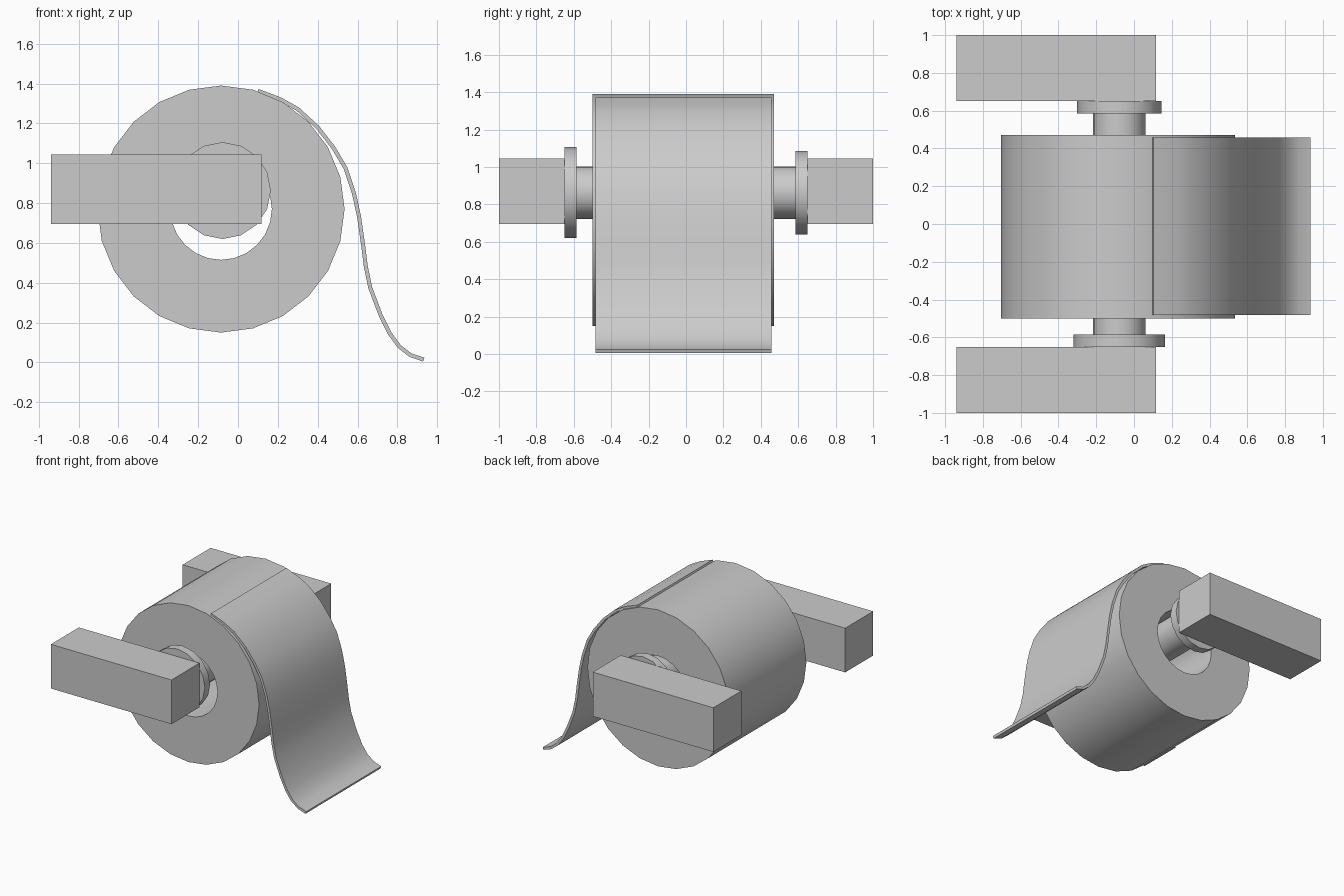
import bpy, bmesh
from math import sin, cos, tau, radians

if "Cube" in bpy.data.objects:
    bpy.data.objects.remove(bpy.data.objects["Cube"])


def finish(name, bm, smooth=True):
    bmesh.ops.recalc_face_normals(bm, faces=bm.faces)
    me = bpy.data.meshes.new(name)
    bm.to_mesh(me)
    bm.free()
    ob = bpy.data.objects.new(name, me)
    bpy.context.collection.objects.link(ob)
    if smooth:
        bpy.ops.object.select_all(action='DESELECT')
        bpy.context.view_layer.objects.active = ob
        ob.select_set(True)
        bpy.ops.object.shade_smooth_by_angle(angle=radians(35))
    return ob


def lathe(name, profile, cx, cz, sides, closed=False):
    """Revolve (radius, y) points round a y-parallel axis through (cx, cz)."""
    bm = bmesh.new()
    rings = [[bm.verts.new((cx + r * sin(tau * i / sides), y, cz + r * cos(tau * i / sides)))
              for i in range(sides)] for r, y in profile]
    pairs = list(zip(rings, rings[1:]))
    if closed:
        pairs.append((rings[-1], rings[0]))
    else:
        bm.faces.new(rings[0])
        bm.faces.new(rings[-1])
    for a, b in pairs:
        for i in range(sides):
            j = (i + 1) % sides
            bm.faces.new((a[i], a[j], b[j], b[i]))
    return finish(name, bm)


def box(name, lo, hi):
    bm = bmesh.new()
    bmesh.ops.create_cube(bm, size=1)
    for v in bm.verts:
        v.co = [(a + b) / 2 + c * (b - a) for a, b, c in zip(lo, hi, v.co)]
    return finish(name, bm, smooth=False)


# Paper roll with open core
lathe("paper_roll", [(0.62, -0.5), (0.62, 0.47), (0.255, 0.47), (0.255, -0.5)],
      -0.085, 0.77, 24, closed=True)

# Spindle and its end flanges
AX, AZ = -0.078, 0.863
lathe("spindle", [(0.14, -0.62), (0.14, 0.62)], AX, AZ, 20)
lathe("front_flange", [(0.243, -0.65), (0.243, -0.585)], AX, AZ, 16)
lathe("back_flange", [(0.223, 0.585), (0.223, 0.65)], AX, AZ, 16)

# Wall arms
for name, y in (("front_arm", -1.0), ("back_arm", 0.65)):
    box(name, (-0.94, y, 0.695), (0.117, y + 0.35, 1.045))

# Loose hanging sheet: side profile (x, z), thickened and extruded across y
path = [(0.10, 1.363), (0.21, 1.322), (0.30, 1.272), (0.40, 1.18), (0.48, 1.077),
        (0.54, 0.975), (0.582, 0.85), (0.608, 0.73), (0.628, 0.59), (0.642, 0.48),
        (0.664, 0.375), (0.715, 0.24), (0.762, 0.145), (0.81, 0.08), (0.865, 0.037),
        (0.932, 0.014)]
bm = bmesh.new()
rows = []
for k, (x, z) in enumerate(path):
    a, b = path[max(k - 1, 0)], path[min(k + 1, len(path) - 1)]
    dx, dz = b[0] - a[0], b[1] - a[1]
    n = 0.01 / (dx * dx + dz * dz) ** 0.5
    rows.append([bm.verts.new((x - s * dz * n, y, max(0, z + s * dx * n)))
                 for s, y in ((1, -0.483), (1, 0.457), (-1, 0.457), (-1, -0.483))])
for a, b in zip(rows, rows[1:]):
    for i in range(4):
        j = (i + 1) % 4
        bm.faces.new((a[i], a[j], b[j], b[i]))
bm.faces.new(rows[0])
bm.faces.new(rows[-1])
finish("hanging_sheet", bm)
